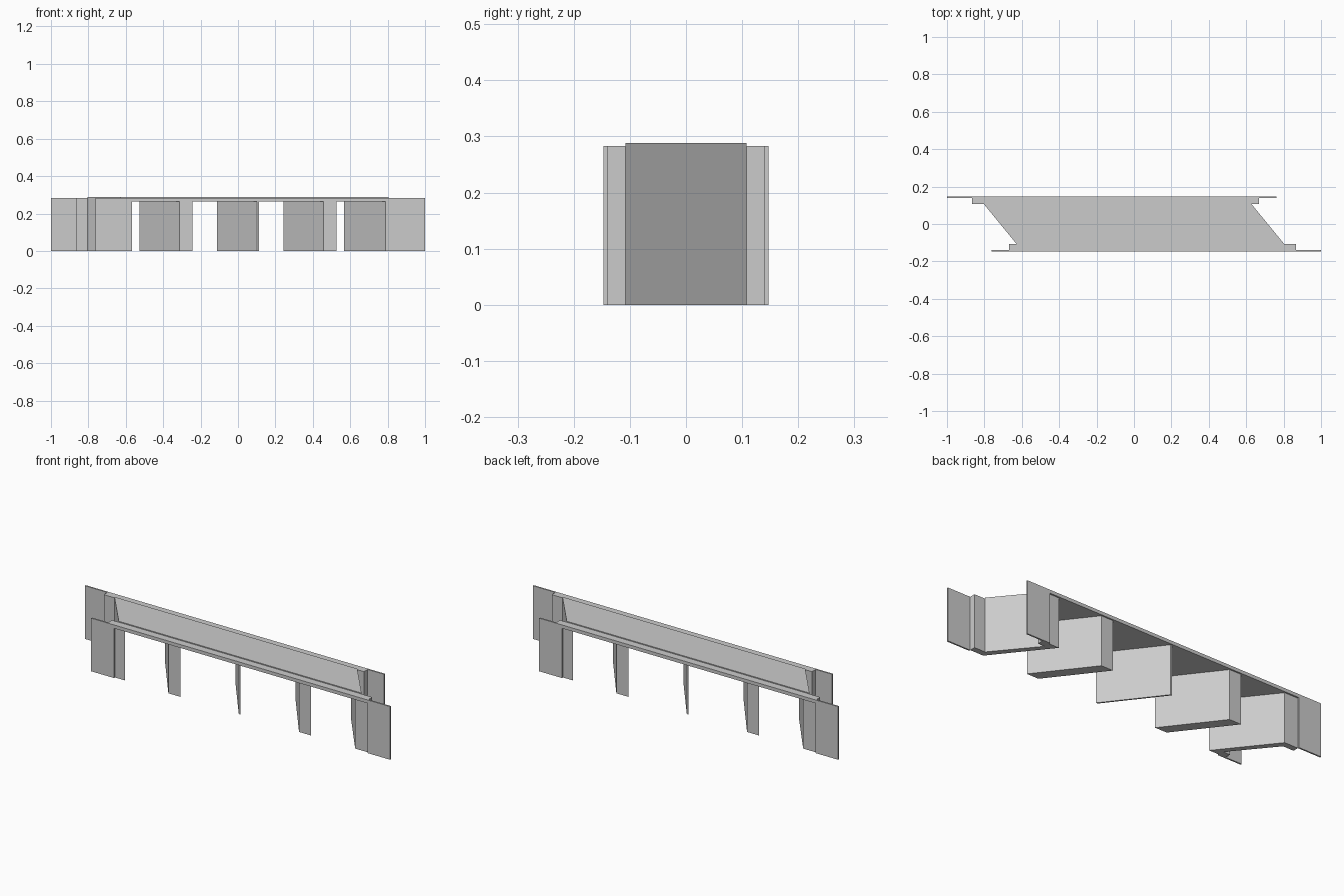
import bpy, bmesh

if "Cube" in bpy.data.objects:
    bpy.data.objects.remove(bpy.data.objects["Cube"])

DECK_LOW, DECK_TOP, ROAD_TOP = 0.265, 0.283, 0.288
SIDE, FACE, KERB = 0.147, 0.139, 0.108   # half depths: fascia, pier faces, road


def prism(name, pts, z0, z1):
    """Extrude a plan outline between two heights."""
    bm = bmesh.new()
    face = bm.faces.new([bm.verts.new((x, y, z0)) for x, y in pts])
    top = bmesh.ops.extrude_face_region(bm, geom=[face])["geom"]
    verts = [g for g in top if isinstance(g, bmesh.types.BMVert)]
    bmesh.ops.translate(bm, verts=verts, vec=(0, 0, z1 - z0))
    bmesh.ops.recalc_face_normals(bm, faces=bm.faces)
    mesh = bpy.data.meshes.new(name)
    bm.to_mesh(mesh)
    bm.free()
    obj = bpy.data.objects.new(name, mesh)
    bpy.context.collection.objects.link(obj)
    return obj


def turned(pts):
    """The plan has half-turn symmetry about the centre."""
    return [(-x, -y) for x, y in pts]


def rect(x0, x1, y0, y1):
    return [(x0, y0), (x1, y0), (x1, y1), (x0, y1)]


# Skewed deck slab with overhanging edge strips
end = [(0.867, -SIDE), (0.867, -KERB), (0.804, -KERB), (0.627, KERB), (0.627, SIDE)]
prism("deck", end + turned(end), DECK_LOW, DECK_TOP)

# Slightly raised roadway
road = [(0.804, -KERB), (0.627, KERB)]
prism("roadway", road + turned(road), DECK_TOP, ROAD_TOP)

# Three skewed wall piers: centre, half thickness
for i, (cx, half) in enumerate([(-0.385, 0.035), (0, 0.005), (0.385, 0.035)]):
    skew = 0.107
    prism(f"pier_{i + 1}", [(cx + skew - half, -FACE), (cx + skew + half, -FACE),
                            (cx - skew + half, FACE), (cx - skew - half, FACE)],
          0, DECK_LOW)

# End parts, each repeated with a half turn
parts = [
    ("abutment", [(0.788, -FACE), (0.867, -FACE), (0.867, -KERB), (0.804, -KERB),
                  (0.627, KERB), (0.627, FACE), (0.568, FACE)], DECK_LOW),
    ("corner_post", rect(0.627, 0.667, KERB, FACE), DECK_TOP),
    ("long_wing_wall", rect(0.867, 1.0, -SIDE, -FACE), DECK_TOP),
    ("short_wing_wall", rect(0.627, 0.763, FACE, SIDE), DECK_TOP),
]
for name, pts, height in parts:
    prism(name + "_right", pts, 0, height)
    prism(name + "_left", turned(pts), 0, height)
